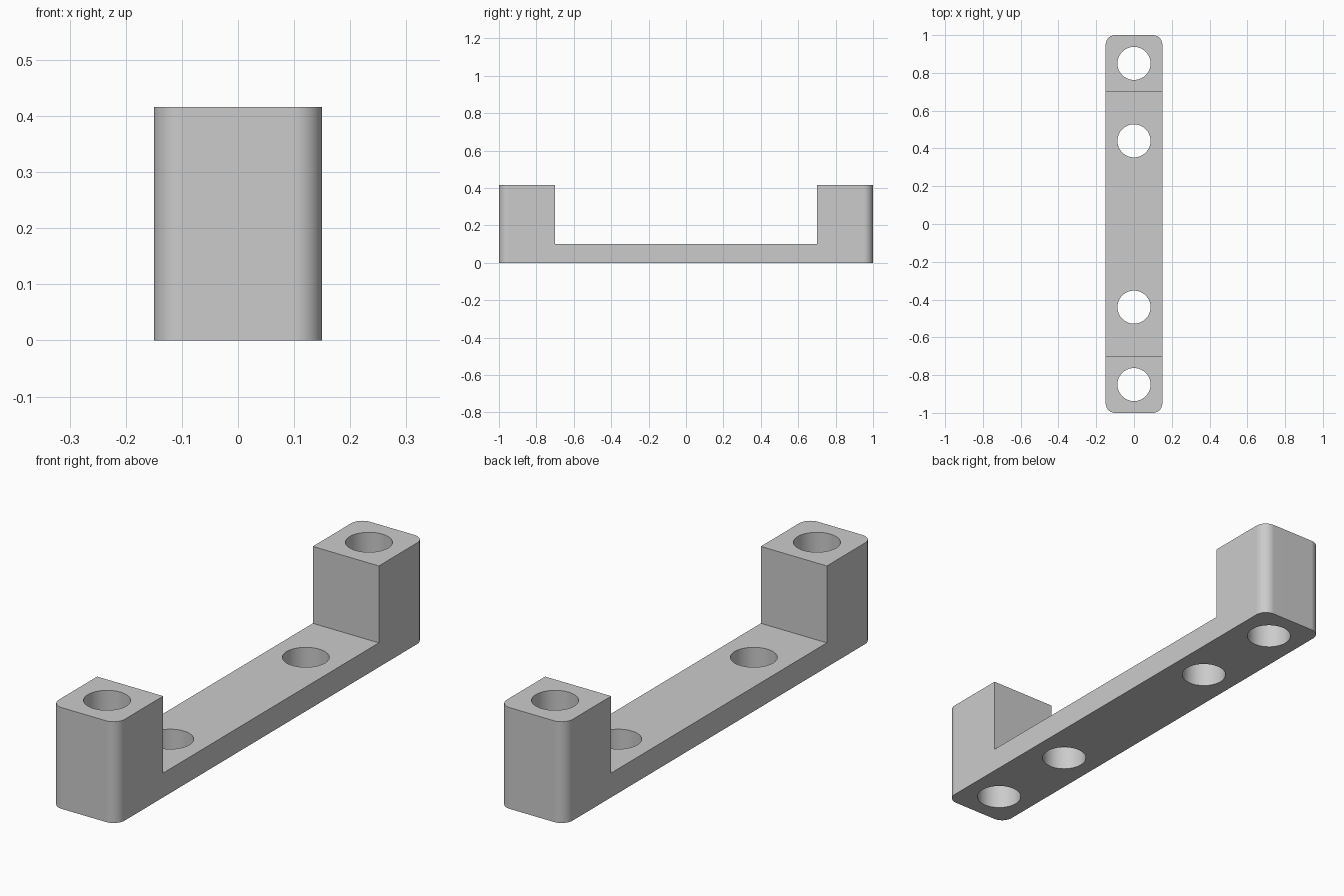
import bpy
import bmesh
from math import radians
from mathutils import Matrix, Vector

if "Cube" in bpy.data.objects:
    bpy.data.objects.remove(bpy.data.objects["Cube"], do_unlink=True)

WIDTH, LENGTH, HEIGHT = 0.30, 2.0, 0.416
BASE_HEIGHT = 0.10
POST_INNER = 0.70
CORNER = 0.05
HOLE_RADIUS = 0.0875


def box(bm, size, centre):
    verts = bmesh.ops.create_cube(bm, size=1)["verts"]
    bmesh.ops.scale(bm, vec=size, verts=verts)
    bmesh.ops.translate(bm, vec=centre, verts=verts)


def to_object(bm, name):
    mesh = bpy.data.meshes.new(name)
    bm.to_mesh(mesh)
    bm.free()
    obj = bpy.data.objects.new(name, mesh)
    bpy.context.collection.objects.link(obj)
    return obj


# Solid block with rounded upright corners
bm = bmesh.new()
box(bm, (WIDTH, LENGTH, HEIGHT), (0, 0, HEIGHT / 2))
upright = [e for e in bm.edges if abs((e.verts[0].co - e.verts[1].co).z) > 0.1]
bmesh.ops.bevel(bm, geom=upright, offset=CORNER, segments=10, profile=0.5,
                affect='EDGES')
bracket = to_object(bm, "bracket")

# Cutter for the open space between the end posts
bm = bmesh.new()
box(bm, (1, 2 * POST_INNER, 1), (0, 0, BASE_HEIGHT + 0.5))
gap_cutter = to_object(bm, "gap_cutter")

# Cutters for the post holes and base holes
bm = bmesh.new()
for y in (-0.85, -0.44, 0.44, 0.85):
    bmesh.ops.create_cone(bm, cap_ends=True, segments=64, radius1=HOLE_RADIUS,
                          radius2=HOLE_RADIUS, depth=2,
                          matrix=Matrix.Translation(Vector((0, y, 0))))
hole_cutter = to_object(bm, "hole_cutter")

# Cut the bracket to shape
bpy.ops.object.select_all(action='DESELECT')
bracket.select_set(True)
bpy.context.view_layer.objects.active = bracket
for cutter in (gap_cutter, hole_cutter):
    cutter.hide_render = True
    cut = bracket.modifiers.new(cutter.name, 'BOOLEAN')
    cut.operation = 'DIFFERENCE'
    cut.solver = 'EXACT'
    cut.object = cutter
    bpy.ops.object.modifier_apply(modifier=cut.name)
    bpy.data.objects.remove(cutter, do_unlink=True)

# Smooth corners and bores, flat faces elsewhere
bpy.ops.object.shade_smooth_by_angle(angle=radians(30))
normals = bracket.modifiers.new("face_normals", 'WEIGHTED_NORMAL')
normals.keep_sharp = True

# Plain grey finish
grey = bpy.data.materials.new("light_grey")
grey.use_nodes = True
colour = (0.6, 0.6, 0.6, 1)
grey.diffuse_color = colour
grey.node_tree.nodes["Principled BSDF"].inputs["Base Color"].default_value = colour
bracket.data.materials.clear()
bracket.data.materials.append(grey)
for face in bracket.data.polygons:
    face.material_index = 0
